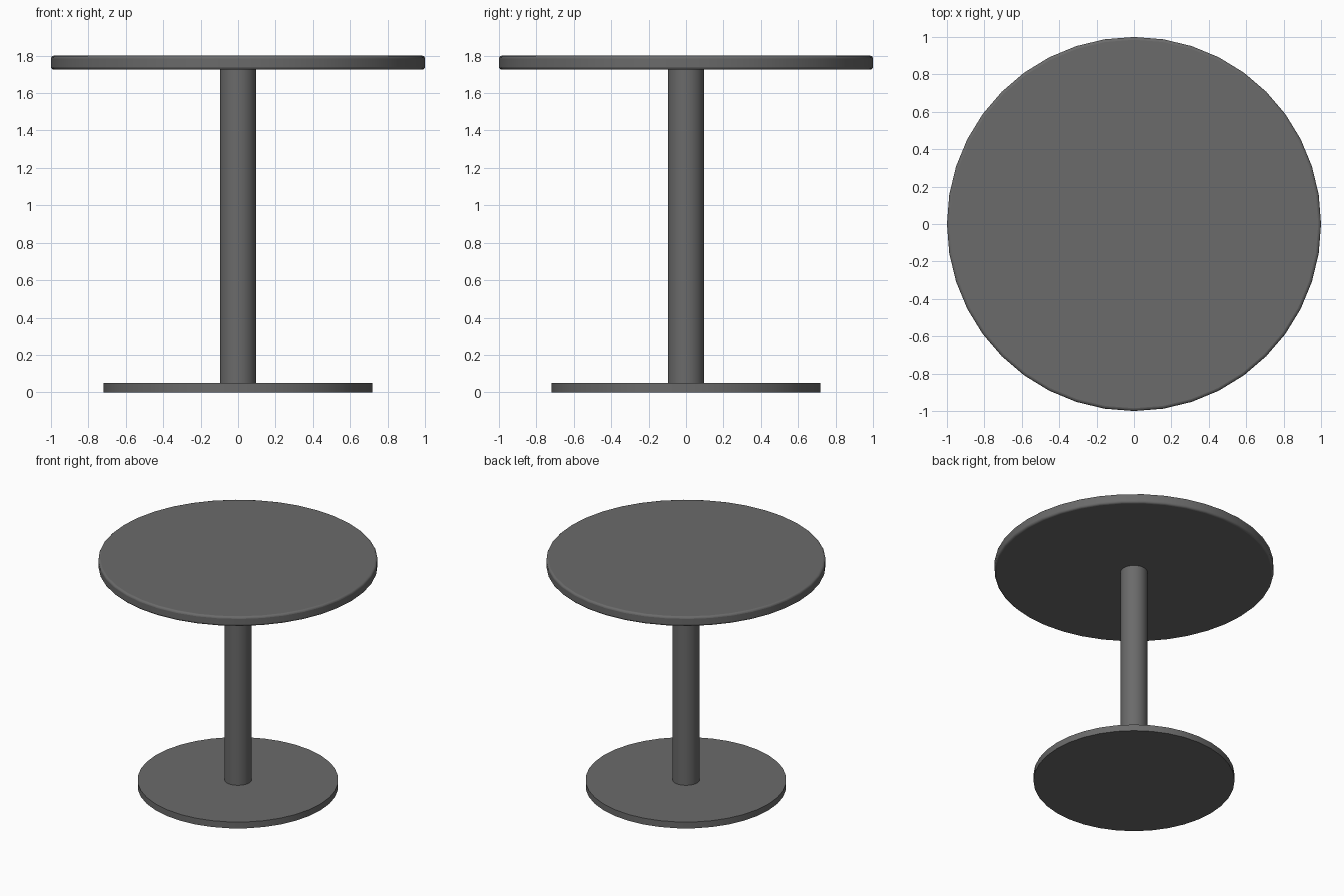
import bpy
import math

if "Cube" in bpy.data.objects:
    bpy.data.objects.remove(bpy.data.objects["Cube"])

# Dark grey finish shared by all parts
dark = bpy.data.materials.new("dark_grey")
dark.diffuse_color = (0.145, 0.145, 0.145, 1.0)
dark.use_nodes = True
dark.node_tree.nodes["Principled BSDF"].inputs["Base Color"].default_value = dark.diffuse_color


def disc(name, radius, z0, z1, sides, bevel=0.0):
    """Upright cylinder from z0 to z1 with an optional rounded rim."""
    bpy.ops.mesh.primitive_cylinder_add(
        vertices=sides, radius=radius, depth=z1 - z0, location=(0, 0, (z0 + z1) / 2))
    obj = bpy.context.object
    obj.name = name
    obj.data.materials.append(dark)
    if bevel:
        mod = obj.modifiers.new("rounded_rim", 'BEVEL')
        mod.width = bevel
        mod.segments = 3
        mod.limit_method = 'ANGLE'
        mod.angle_limit = math.radians(40)
    bpy.ops.object.shade_smooth_by_angle(angle=math.radians(35))
    return obj


# Flat round foot plate
disc("base_plate", 0.72, 0.0, 0.05, sides=36)

# Central column
disc("column", 0.097, 0.05, 1.725, sides=32)

# Round table top with softened edges
disc("table_top", 1.0, 1.725, 1.80, sides=40, bevel=0.015)
